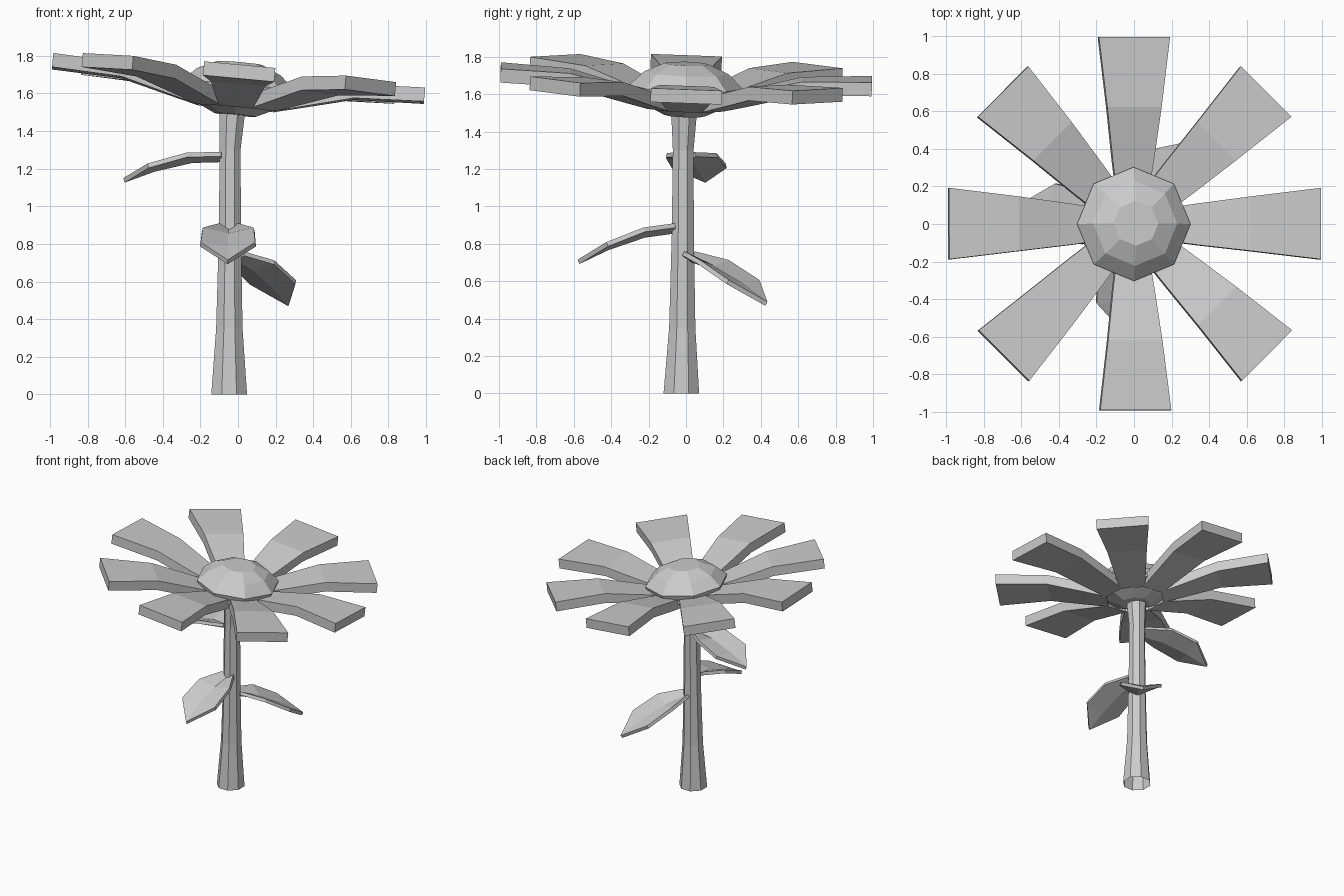
import bpy, bmesh
from math import cos, sin, pi, radians
from mathutils import Vector, Matrix, Euler

if "Cube" in bpy.data.objects:
    bpy.data.objects.remove(bpy.data.objects["Cube"])

# Flower head is tilted slightly about its centre
HEAD_Z = 1.65
TILT = Matrix.Translation((0, 0, HEAD_Z)) @ Euler((-0.037, 0.0925, 0)).to_matrix().to_4x4()


def finish(name, bm, matrix=None, recalc=True):
    if recalc:
        bmesh.ops.recalc_face_normals(bm, faces=bm.faces)
    me = bpy.data.meshes.new(name)
    bm.to_mesh(me)
    bm.free()
    ob = bpy.data.objects.new(name, me)
    bpy.context.collection.objects.link(ob)
    if matrix:
        ob.matrix_world = matrix
    return ob


def rings(name, sections, matrix=None, turn=0.0, cap_bottom=False, cap_top=False):
    """Loft eight-sided rings given as (x, y, z, radius)."""
    bm = bmesh.new()
    loops = [[bm.verts.new((x + r * cos(turn + i * pi / 4), y + r * sin(turn + i * pi / 4), z))
              for i in range(8)] for x, y, z, r in sections]
    for a, b in zip(loops, loops[1:]):
        for i in range(8):
            j = (i + 1) % 8
            bm.faces.new((a[i], a[j], b[j], b[i]))
    if cap_bottom:
        bm.faces.new(loops[0][::-1])
    if cap_top:
        bm.faces.new(loops[-1])
    return finish(name, bm, matrix, recalc=cap_bottom and cap_top)


def petal(name, angle):
    """Bent, flaring slab: (radius, half width, top height)."""
    bm = bmesh.new()
    loops = []
    for r, w, z in ((0.20, 0.09, 1.595), (0.34, 0.11, 1.63), (0.62, 0.145, 1.702), (0.993, 0.19, 1.717)):
        z -= HEAD_Z
        loops.append([bm.verts.new(p) for p in
                      ((r, -w, z), (r, w, z), (r, w, z - 0.074), (r, -w, z - 0.074))])
    for a, b in zip(loops, loops[1:]):
        for i in range(4):
            j = (i + 1) % 4
            bm.faces.new((a[i], a[j], b[j], b[i]))
    bm.faces.new(loops[0])
    bm.faces.new(loops[-1])
    finish(name, bm, TILT @ Matrix.Rotation(angle, 4, 'Z'))


def leaf(name, base, tip):
    """Leaf folded along its midrib, running from base to tip."""
    base, tip = Vector(base), Vector(tip)
    d = tip - base
    flat = Vector((d.x, d.y, 0))
    side = Vector((-d.y, d.x, 0)).normalized()
    bm = bmesh.new()
    rows = []
    for t, w, lift, fold in ((0, 0.05, 0, 0.03), (0.32, 0.135, 0.03, 0.03), (0.70, 0.145, 0.025, 0.02)):
        c = base + d * t + Vector((0, 0, lift))
        rows.append([bm.verts.new(c + side * s * w + Vector((0, 0, fold * abs(s)))) for s in (-1, 0, 1)])
    end = bm.verts.new(tip)
    for a, b in zip(rows, rows[1:]):
        for i in (0, 1):
            bm.faces.new((a[i], b[i], b[i + 1], a[i + 1]))
    for i in (0, 1):
        bm.faces.new((rows[-1][i], end, rows[-1][i + 1]))
    ob = finish(name, bm, recalc=False)
    mod = ob.modifiers.new("thickness", 'SOLIDIFY')
    mod.thickness = 0.025
    mod.offset = -1


# Stem, open at the foot
rings("stem", [(-0.047, -0.025, 0, 0.103), (-0.046, -0.02, 0.35, 0.076), (-0.043, -0.017, 0.85, 0.064),
               (-0.042, -0.015, 1.30, 0.060), (-0.03, -0.01, 1.51, 0.075)], turn=pi / 8)

# Cup under the petals and domed centre above them
rings("flower_cup", [(0, 0, 1.485 - HEAD_Z, 0.11), (0, 0, 1.575 - HEAD_Z, 0.303), (0, 0, 1.60 - HEAD_Z, 0.303)],
      TILT, cap_bottom=True, cap_top=True)
rings("flower_centre", [(0, 0, 1.60 - HEAD_Z, 0.29), (0, 0, 1.64 - HEAD_Z, 0.303), (0, 0, 1.715 - HEAD_Z, 0.225),
                        (0, 0, 1.763 - HEAD_Z, 0.12)], TILT, cap_bottom=True, cap_top=True)

# Eight petals
for k in range(8):
    petal(f"petal_{k + 1}", k * pi / 4)

# Three leaves
leaf("front_leaf", (-0.05, -0.06, 0.88), (-0.055, -0.58, 0.715))
leaf("left_leaf", (-0.08, -0.005, 1.26), (-0.61, 0.105, 1.15))
leaf("back_right_leaf", (-0.01, 0.02, 0.73), (0.275, 0.435, 0.49))
